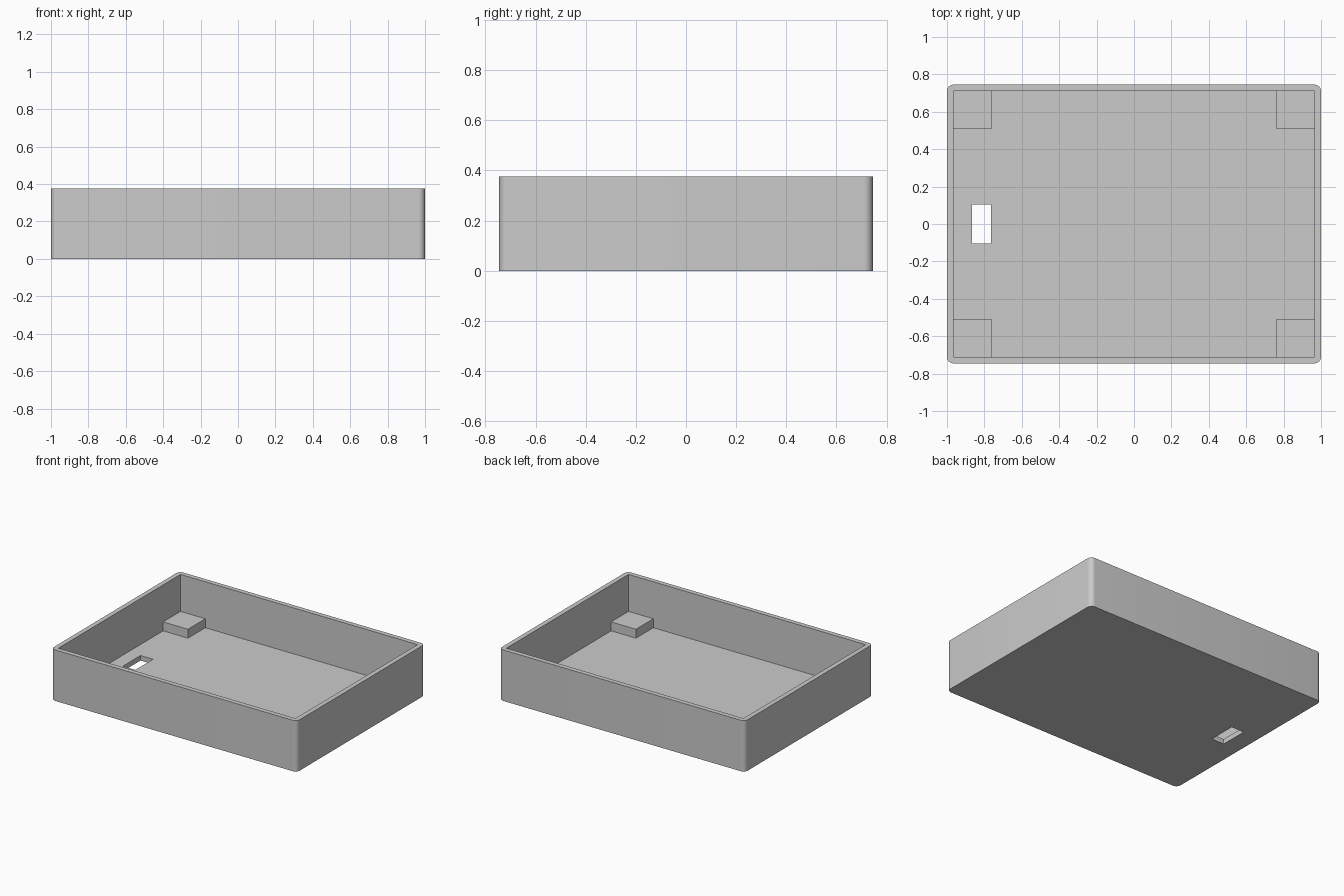
import bpy
import bmesh
import math
from mathutils import Matrix, Vector

cube = bpy.data.objects.get("Cube")
if cube:
    bpy.data.objects.remove(cube, do_unlink=True)

# Overall sizes
HALF_X, HALF_Y, HEIGHT = 1.0, 0.745, 0.375
WALL, FLOOR = 0.035, 0.037
BLOCK, BLOCK_TOP = 0.202, 0.103
SINK = 0.01  # how far the blocks bite into walls and floor

grey = bpy.data.materials.new("light_grey")
grey.use_nodes = True
grey.diffuse_color = (0.6, 0.6, 0.6, 1)
grey.node_tree.nodes["Principled BSDF"].inputs["Base Color"].default_value = (0.6, 0.6, 0.6, 1)


def box(name, low, high, corner_radius=0):
    """Box between two corners, optionally with rounded vertical edges."""
    low, high = Vector(low), Vector(high)
    bm = bmesh.new()
    bmesh.ops.create_cube(bm, size=1, matrix=Matrix.Translation((low + high) / 2)
                          @ Matrix.Diagonal((*(high - low), 1)))
    if corner_radius:
        upright = [e for e in bm.edges
                   if abs(e.verts[0].co.z - e.verts[1].co.z) > 0.01]
        bmesh.ops.bevel(bm, geom=upright, offset=corner_radius, segments=8,
                        profile=0.5, affect='EDGES')
    mesh = bpy.data.meshes.new(name)
    bm.to_mesh(mesh)
    bm.free()
    mesh.materials.append(grey)
    obj = bpy.data.objects.new(name, mesh)
    bpy.context.collection.objects.link(obj)
    return obj


def activate(obj):
    bpy.ops.object.select_all(action='DESELECT')
    obj.select_set(True)
    bpy.context.view_layer.objects.active = obj


def cut(target, cutter):
    cutter.hide_render = True
    mod = target.modifiers.new("cut", 'BOOLEAN')
    mod.operation, mod.solver, mod.object = 'DIFFERENCE', 'EXACT', cutter
    activate(target)
    bpy.ops.object.modifier_apply(modifier=mod.name)
    bpy.data.objects.remove(cutter, do_unlink=True)


# Open tray with rounded outer corners and a square cavity
inner_x, inner_y = HALF_X - WALL, HALF_Y - WALL
tray = box("tray", (-HALF_X, -HALF_Y, 0), (HALF_X, HALF_Y, HEIGHT), WALL)
cut(tray, box("cavity_cutter", (-inner_x, -inner_y, FLOOR), (inner_x, inner_y, 1)))

# Rectangular slot through the floor
cut(tray, box("slot_cutter", (-0.866, -0.103, -0.1), (-0.764, 0.103, 0.2)))
activate(tray)
bpy.ops.object.shade_smooth_by_angle(angle=math.radians(30))

# Support block in each inside corner
for side, sx in (("right", -1), ("left", 1)):
    for end, sy in (("front", -1), ("back", 1)):
        xs = sorted((sx * (inner_x - BLOCK), sx * (inner_x + SINK)))
        ys = sorted((sy * (inner_y - BLOCK), sy * (inner_y + SINK)))
        box(f"corner_block_{end}_{side}",
            (xs[0], ys[0], FLOOR - SINK), (xs[1], ys[1], BLOCK_TOP))
